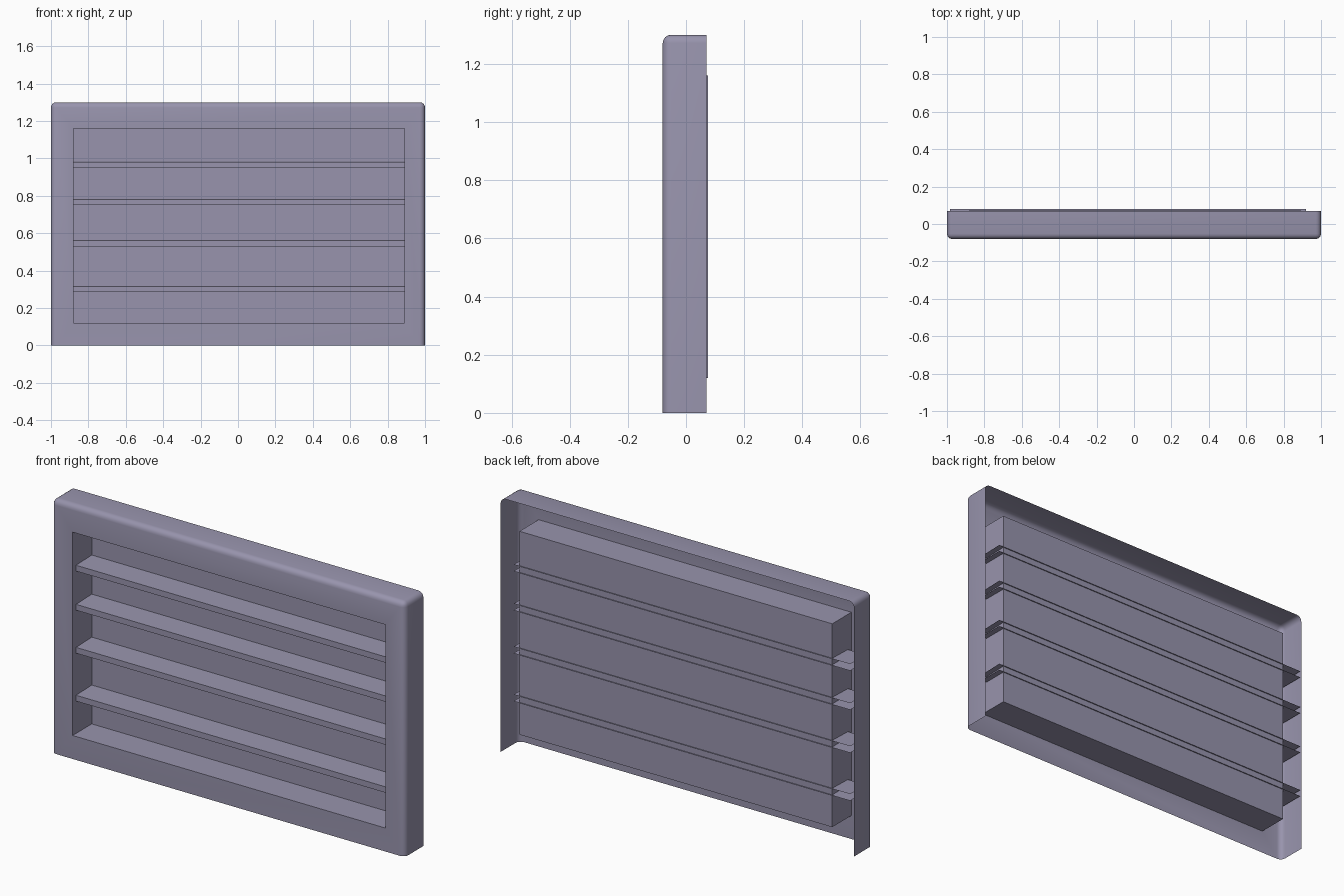
import bpy, bmesh

if "Cube" in bpy.data.objects:
    bpy.data.objects.remove(bpy.data.objects["Cube"])

mat = bpy.data.materials.new("lavender grey")
mat.diffuse_color = (0.314, 0.296, 0.418, 1)
mat.use_nodes = True
mat.node_tree.nodes["Principled BSDF"].inputs["Base Color"].default_value = mat.diffuse_color


def finish(bm, name):
    me = bpy.data.meshes.new(name)
    bm.to_mesh(me)
    bm.free()
    me.materials.append(mat)
    ob = bpy.data.objects.new(name, me)
    bpy.context.collection.objects.link(ob)
    bpy.ops.object.select_all(action='DESELECT')
    ob.select_set(True)
    bpy.context.view_layer.objects.active = ob
    return ob


# Outer casing: rounded box, open at the back and underneath
H, Y0, Y1 = 1.30, -0.08, 0.07
bm = bmesh.new()
bmesh.ops.create_cube(bm, size=2)
for v in bm.verts:
    v.co.y = Y0 if v.co.y < 0 else Y1
    v.co.z = 0 if v.co.z < 0 else H


def rounded(e):
    a, b = e.verts[0].co, e.verts[1].co
    front = a.y < 0 and b.y < 0 and (a.z > 0 or b.z > 0)
    top_corner = a.z > 0 and b.z > 0 and a.y * b.y < 0
    return front or top_corner


bmesh.ops.bevel(bm, geom=[e for e in bm.edges if rounded(e)], offset=0.028,
                segments=4, profile=0.5, affect='EDGES')
bm.normal_update()
bmesh.ops.delete(bm, geom=[f for f in bm.faces if f.normal.y > 0.99 or f.normal.z < -0.99],
                 context='FACES')

# Recess: front opening, four walls and a back panel
panel = min((f for f in bm.faces if f.normal.y < -0.99), key=lambda f: -f.calc_area())
for depth in (Y0, 0.075):
    bmesh.ops.inset_individual(bm, faces=[panel], thickness=0.05)
    for v in panel.verts:
        v.co = (-0.88 if v.co.x < 0 else 0.89, depth, 0.12 if v.co.z < 0.6 else 1.16)
bm.normal_update()
casing = finish(bm, "casing_with_recess")
bpy.ops.object.shade_smooth_by_angle(angle=0.6)

# Shelves: folded strips passing through the recess walls
for i, z in enumerate((0.315, 0.56, 0.78, 0.98)):
    bm = bmesh.new()
    profile = [(0.08, z + 0.004), (-0.052, z), (-0.052, z - 0.03), (0.08, z - 0.03)]
    rows = [[bm.verts.new((x, y, h)) for x in (-0.985, 0.92)] for y, h in profile]
    for a, b in zip(rows, rows[1:]):
        bm.faces.new((a[0], b[0], b[1], a[1]))
    bm.normal_update()
    finish(bm, f"shelf_{i + 1}")
